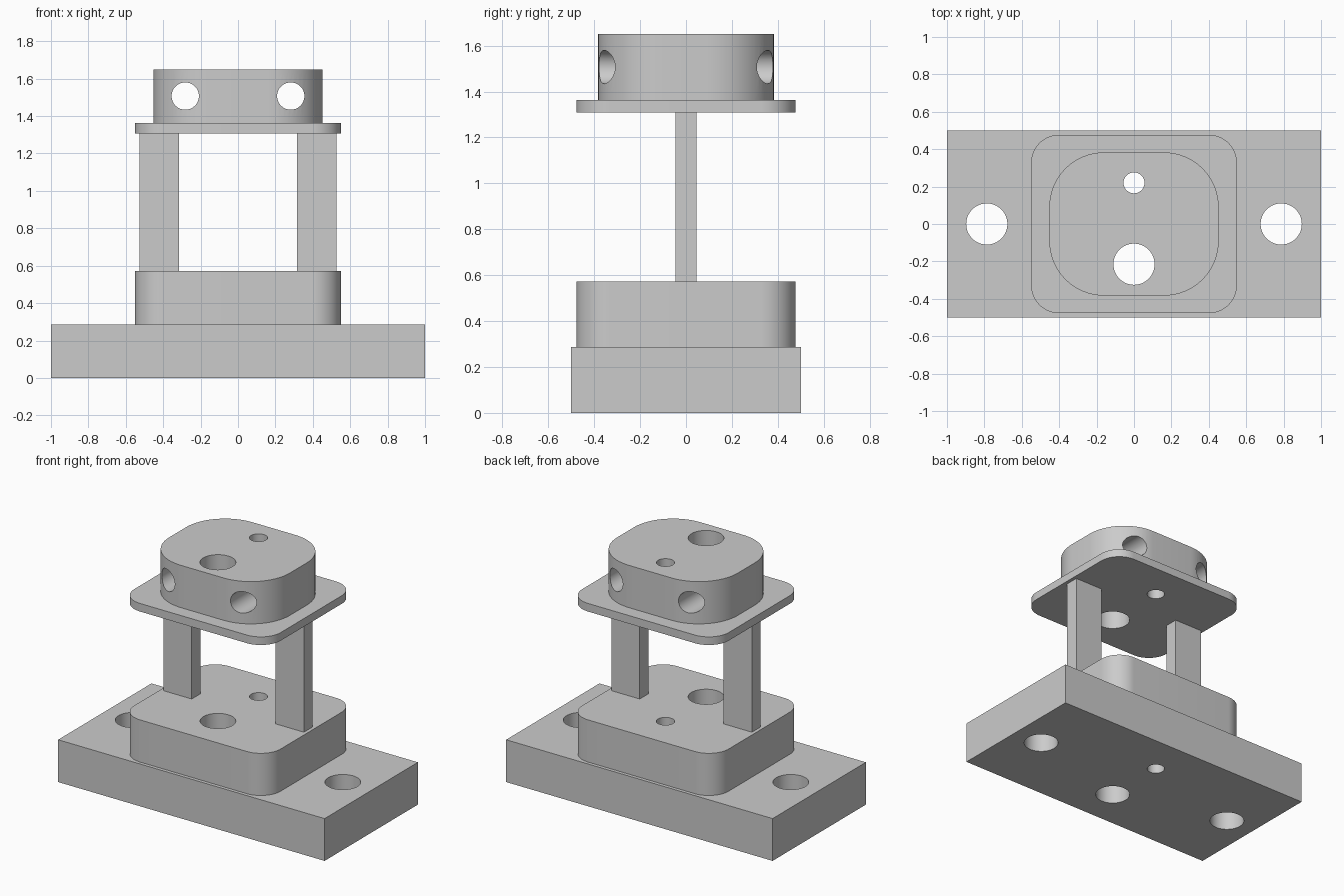
import bpy
import bmesh
from math import cos, sin, pi, radians
from mathutils import Matrix

cube = bpy.data.objects.get("Cube")
if cube:
    bpy.data.objects.remove(cube, do_unlink=True)

GREY = (0.6, 0.6, 0.6, 1.0)
grey = bpy.data.materials.new("plain grey")
grey.use_nodes = True
grey.diffuse_color = GREY
grey.node_tree.nodes["Principled BSDF"].inputs["Base Color"].default_value = GREY


def add_object(name, bm):
    mesh = bpy.data.meshes.new(name)
    bmesh.ops.recalc_face_normals(bm, faces=bm.faces)
    bm.to_mesh(mesh)
    bm.free()
    mesh.materials.append(grey)
    obj = bpy.data.objects.new(name, mesh)
    bpy.context.collection.objects.link(obj)
    return obj


def outline(hx, hy, radius, steps=16):
    """Rectangle outline, with rounded corners if radius is set."""
    if not radius:
        return [(hx, hy), (-hx, hy), (-hx, -hy), (hx, -hy)]
    points = []
    for i, (sx, sy) in enumerate([(1, 1), (-1, 1), (-1, -1), (1, -1)]):
        for k in range(steps + 1):
            a = (i + k / steps) * pi / 2
            points.append((sx * (hx - radius) + radius * cos(a),
                           sy * (hy - radius) + radius * sin(a)))
    return points


def slab(name, hx, hy, z0, z1, radius=0, x=0):
    bm = bmesh.new()
    face = bm.faces.new([bm.verts.new((x + px, py, z0))
                         for px, py in outline(hx, hy, radius)])
    top = bmesh.ops.extrude_face_region(bm, geom=[face])["geom"]
    bmesh.ops.translate(bm, vec=(0, 0, z1 - z0),
                        verts=[v for v in top if isinstance(v, bmesh.types.BMVert)])
    return add_object(name, bm)


def drill(obj, x, y, z, radius, axis="Z"):
    """Cut a round through-hole along the given axis."""
    bm = bmesh.new()
    turn = Matrix.Rotation(pi / 2 if axis == "Y" else 0, 4, "X")
    bmesh.ops.create_cone(bm, cap_ends=True, segments=64, radius1=radius,
                          radius2=radius, depth=4,
                          matrix=Matrix.Translation((x, y, z)) @ turn)
    cutter = add_object("hole_cutter", bm)
    cutter.hide_render = True
    mod = obj.modifiers.new("hole", "BOOLEAN")
    mod.operation = "DIFFERENCE"
    mod.solver = "EXACT"
    mod.object = cutter
    bpy.context.view_layer.objects.active = obj
    bpy.ops.object.modifier_apply(modifier=mod.name)
    bpy.data.objects.remove(cutter, do_unlink=True)


# Stacked slabs
base = slab("base_plate", 1.0, 0.5, 0, 0.287)
lower = slab("lower_block", 0.55, 0.477, 0.287, 0.573, 0.15)
shelf = slab("upper_plate", 0.55, 0.477, 1.308, 1.363, 0.15)
head = slab("head_block", 0.453, 0.383, 1.363, 1.65, 0.293)
parts = [base, lower, shelf, head]

# Vertical holes through the whole stack
for part in parts:
    drill(part, 0, -0.215, 1, 0.11)
    drill(part, 0, 0.22, 1, 0.056)

for side, label in ((1, "left"), (-1, "right")):
    # Mounting holes, cross holes in the head, and support posts
    drill(base, side * 0.787, 0, 0, 0.11)
    drill(head, side * 0.282, 0, 1.507, 0.073, "Y")
    parts.append(slab(label + "_post", 0.106, 0.046, 0.573, 1.308, x=side * 0.421))

# Smooth the curved walls, keep the edges sharp
for part in parts:
    bpy.ops.object.select_all(action="DESELECT")
    part.select_set(True)
    bpy.context.view_layer.objects.active = part
    bpy.ops.object.shade_smooth_by_angle(angle=radians(30))
